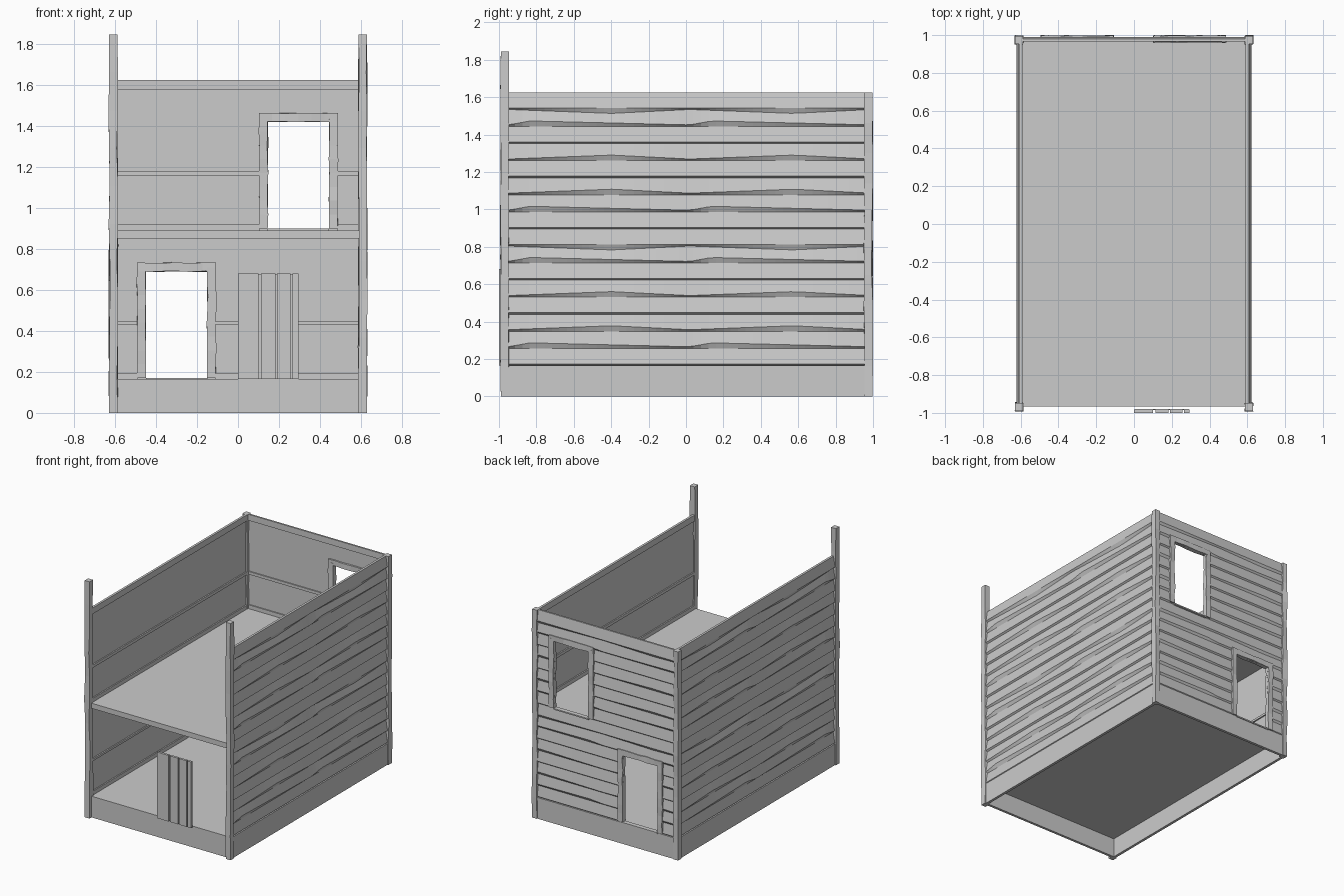
import bpy
import bmesh
import random
from mathutils import Vector

random.seed(4)
if "Cube" in bpy.data.objects:
    bpy.data.objects.remove(bpy.data.objects["Cube"], do_unlink=True)

grey = bpy.data.materials.new("plain grey")
grey.use_nodes = True
grey.diffuse_color = (0.6, 0.6, 0.6, 1)
grey.node_tree.nodes["Principled BSDF"].inputs["Base Color"].default_value = (0.6, 0.6, 0.6, 1)


def loft(name, rings):
    """Closed solid through a row of equal-sized rings."""
    bm = bmesh.new()
    loops = [[bm.verts.new(p) for p in ring] for ring in rings]
    n = len(loops[0])
    for a, b in zip(loops, loops[1:]):
        for i in range(n):
            j = (i + 1) % n
            bm.faces.new((a[i], a[j], b[j], b[i]))
    bm.faces.new(loops[0])
    bm.faces.new(loops[-1])
    bmesh.ops.recalc_face_normals(bm, faces=bm.faces)
    mesh = bpy.data.meshes.new(name)
    bm.to_mesh(mesh)
    bm.free()
    mesh.materials.append(grey)
    obj = bpy.data.objects.new(name, mesh)
    bpy.context.collection.objects.link(obj)
    return obj


def board(name, x, y, z, cuts=0, rough=0.0):
    """Box between ranges, optionally with worn edges along its longest side."""
    lo, hi = Vector((x[0], y[0], z[0])), Vector((x[1], y[1], z[1]))
    size = hi - lo
    k = max(range(3), key=lambda i: size[i])
    a, b = [i for i in range(3) if i != k]
    rings = []
    for s in range(cuts + 2):
        ring = []
        for u, v in ((0, 0), (1, 0), (1, 1), (0, 1)):
            p = lo.copy()
            p[k] += size[k] * s / (cuts + 1)
            p[a] += size[a] * u
            p[b] += size[b] * v
            if 0 < s < cuts + 1:
                p[a] += random.uniform(-rough, rough)
                p[b] += random.uniform(-rough, rough)
            ring.append(p)
        rings.append(ring)
    return loft(name, rings)


BASE, TOP = 0.165, 1.625
PATTERN = "FSPFPFSDFSPFPFSD"   # flat, saw, peak or dip for each siding row


def wave(kind, u):
    t = (u + 0.95) % 0.97 / 0.97
    if kind == "S":
        return t / 0.12 if t < 0.12 else (1 - t) / 0.88
    if kind in "PD":
        return t / 0.57 if t < 0.57 else (1 - t) / 0.43
    return 0.0


def siding(name, half, inner, valley, outer, amp, place):
    """Clapboard wall with uneven lower board edges."""
    step = (TOP - BASE) / len(PATTERN)
    rings = []
    cols = 48
    for c in range(cols + 1):
        u = -half + 2 * half * c / cols
        ring = [place(u, inner, BASE)]
        for i, kind in enumerate(PATTERN):
            z = BASE + i * step
            w = amp * wave(kind, u)
            dip = w if kind == "D" else 0
            ring.append(place(u, valley, z - dip))
            ring.append(place(u, outer, z + 0.009 + w - dip))
        ring.append(place(u, valley, TOP))
        ring.append(place(u, inner, TOP))
        rings.append(ring)
    return loft(name, rings)


# Openings in the back wall: x range, z range
window = ((0.145, 0.445), (0.90, 1.42))
doorway = ((-0.45, -0.15), (0.17, 0.69))

# Side walls
for s, side in ((1, "left"), (-1, "right")):
    siding(side + "_siding", 0.955, 0.6, 0.608, 0.621, 0.021,
           lambda u, d, z: Vector((s * d, u, z)))
    xs = sorted((s * 0.6, s * 0.621))
    board(side + "_foundation", xs, (-0.955, 0.96), (0, BASE))

# Back wall with its openings cut out
back = siding("back_siding", 0.595, 0.975, 0.980, 0.991, 0.01,
              lambda u, d, z: Vector((u, d, z)))
cutters = []
for x, z in (window, doorway):
    cutter = board("opening_cutter", x, (0.9, 1.1), z)
    cutter.hide_render = True
    cutters.append(cutter)
    mod = back.modifiers.new("opening", "BOOLEAN")
    mod.operation = "DIFFERENCE"
    mod.solver = "EXACT"
    mod.object = cutter
bpy.context.view_layer.update()
graph = bpy.context.evaluated_depsgraph_get()
cut_mesh = bpy.data.meshes.new_from_object(back.evaluated_get(graph))
back.modifiers.clear()
back.data = cut_mesh
for cutter in cutters:
    bpy.data.objects.remove(cutter, do_unlink=True)

# Foundation ends and floors
board("back_foundation", (-0.6, 0.6), (0.97, 0.991), (0, BASE))
board("front_foundation", (-0.6, 0.6), (-0.965, -0.945), (0, BASE))
board("ground_floor", (-0.6, 0.6), (-0.96, 0.975), (0.15, BASE))
board("upper_floor", (-0.6, 0.6), (-0.965, 0.975), (0.85, 0.89))

# Corner posts
for s, side in ((1, "left"), (-1, "right")):
    xs = sorted((s * 0.588, s * 0.629))
    board("front_post_" + side, xs, (-0.99, -0.947), (0, 1.845), 9, 0.004)
    board("back_post_" + side, xs, (0.953, 0.996), (0, TOP), 9, 0.004)

# Interior trim: height range and the frame that interrupts it on the back wall
for label, z, gap in (("lower_skirting", (BASE, 0.195), (-0.49, -0.11)),
                      ("lower_rail", (0.43, 0.447), (-0.49, -0.11)),
                      ("upper_skirting", (0.89, 0.92), (0.105, 0.485)),
                      ("upper_rail", (1.157, 1.18), (0.105, 0.485)),
                      ("top_beam", (1.577, TOP), None)):
    for s in (1, -1):
        board(label + "_side", sorted((s * 0.59, s * 0.602)), (-0.95, 0.975), z)
    spans = [(-0.59, gap[0]), (gap[1], 0.59)] if gap else [(-0.59, 0.59)]
    for span in spans:
        board(label + "_back", span, (0.966, 0.977), z)

# Rough frames around the openings
for label, (x, z) in (("window", window), ("doorway", doorway)):
    y = (0.962, 0.997)
    board(label + "_frame_a", (x[0] - 0.042, x[0]), y, (z[0], z[1] + 0.02), 7, 0.003)
    board(label + "_frame_b", (x[1], x[1] + 0.042), y, (z[0], z[1] + 0.02), 7, 0.003)
    board(label + "_frame_top", (x[0] - 0.042, x[1] + 0.042), y, (z[1], z[1] + 0.043), 5, 0.003)
    board(label + "_sill", x, y, (z[0] - 0.01, z[0]))

# Loose plank door standing at the front
board("door_backing", (0.005, 0.29), (-0.985, -0.98), (BASE, 0.675))
for x in ((0, 0.1), (0.113, 0.183), (0.19, 0.257), (0.265, 0.295)):
    board("door_plank", x, (-1.0, -0.982), (BASE, 0.68))
